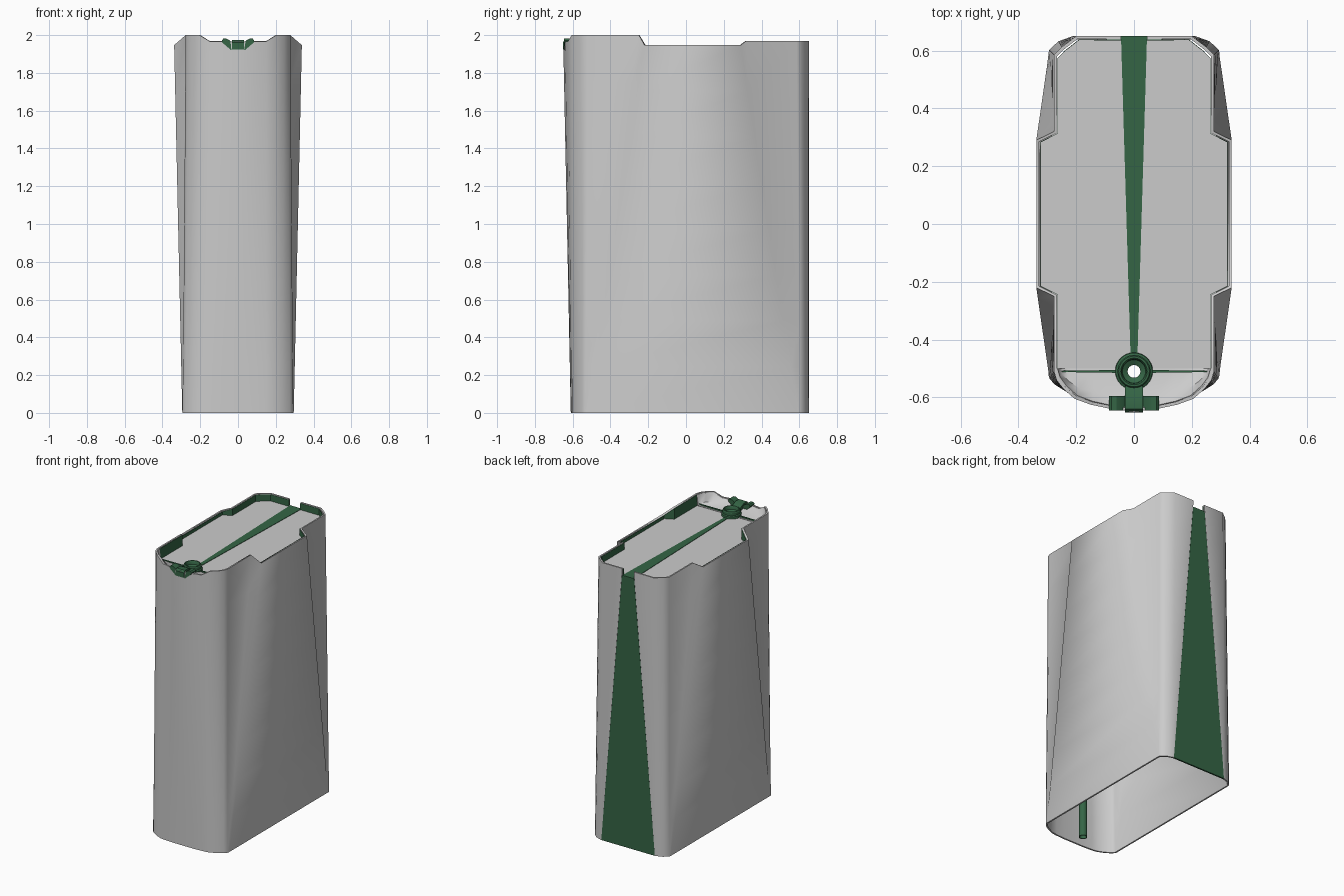
import bpy, bmesh, math

if "Cube" in bpy.data.objects:
    bpy.data.objects.remove(bpy.data.objects["Cube"])

green = bpy.data.materials.new("green_plastic")
green.diffuse_color = (0.035, 0.13, 0.06, 1)
green.use_nodes = True
green.node_tree.nodes["Principled BSDF"].inputs["Base Color"].default_value = green.diffuse_color
PLATE_Z = 1.92


def make(name, verts, faces, mat=None, thick=0, angle=30, cutter=None):
    me = bpy.data.meshes.new(name)
    me.from_pydata(verts, [], faces)
    ob = bpy.data.objects.new(name, me)
    bpy.context.collection.objects.link(ob)
    if mat:
        me.materials.append(mat)
    bpy.ops.object.select_all(action='DESELECT')
    ob.select_set(True)
    bpy.context.view_layer.objects.active = ob
    if thick:
        m = ob.modifiers.new("wall", 'SOLIDIFY')
        m.thickness, m.offset = thick, -1
        bpy.ops.object.modifier_apply(modifier="wall")
    if cutter:
        m = ob.modifiers.new("hole", 'BOOLEAN')
        m.object, m.operation, m.solver = cutter, 'DIFFERENCE', 'EXACT'
        bpy.ops.object.modifier_apply(modifier="hole")
    bpy.ops.object.shade_smooth_by_angle(angle=math.radians(angle))
    return ob


def loft(name, rows, close=False, **kw):
    n = len(rows[0])
    faces = [(r * n + i, r * n + (i + 1) % n, (r + 1) * n + (i + 1) % n, (r + 1) * n + i)
             for r in range(len(rows) - 1) for i in range(n if close else n - 1)]
    return make(name, [v for row in rows for v in row], faces, **kw)


def mirrored(half):
    return [(-p[0], *p[1:]) for p in reversed(half) if p[0] > 1e-6] + list(half)


def prism(name, outline, depth, mat=None):
    """Extrude a planar outline along a vector."""
    n = len(outline)
    far = [tuple(a + b for a, b in zip(p, depth)) for p in outline]
    faces = [tuple(range(n)), tuple(range(2 * n - 1, n - 1, -1))]
    faces += [(i, i + n, (i + 1) % n + n, (i + 1) % n) for i in range(n)]
    ob = make(name, list(outline) + far, faces, mat)
    bm = bmesh.new()
    bm.from_mesh(ob.data)
    bmesh.ops.recalc_face_normals(bm, faces=bm.faces)
    bm.to_mesh(ob.data)
    bm.free()
    return ob


def revolve(name, profile, y, mat=None, segs=32, **kw):
    rows = [[(r * math.cos(2 * math.pi * i / segs), y + r * math.sin(2 * math.pi * i / segs), z)
             for i in range(segs)] for r, z in profile]
    return loft(name, rows, close=True, mat=mat, **kw)


# half outlines of the tank wall, front centre round to the back seam
bottom = [(0, -.61), (.08, -.61), (.15, -.606), (.19, -.6), (.235, -.58), (.275, -.555),
          (.292, -.535), (.295, -.525), (.295, -.518), (.295, .588), (.295, .594),
          (.293, .602), (.262, .632), (.215, .649), (.21, .65)]
top = [(0, -.65, 1.965), (.08, -.64, 1.965), (.15, -.625, 1.967), (.205, -.605, 2), (.245, -.57, 2),
       (.268, -.54, 2), (.277, -.51, 2), (.277, -.25, 2), (.338, -.22, 1.947),
       (.338, .29, 1.947), (.277, .32, 1.97), (.277, .585, 1.97), (.25, .612, 1.97),
       (.2, .65, 1.97), (.045, .65, 1.97)]
low, high = mirrored([(x, y, 0) for x, y in bottom]), mirrored(top)
rows = [[tuple(a + (b - a) * k / 8 for a, b in zip(p, q)) for p, q in zip(low, high)]
        for k in range(9)]
loft("tank_wall", rows, thick=.011, angle=75)


def inset(p, z=None):
    return (p[0] * .955, p[1] * .981, p[2] - .004 if z is None else z)


# green lining inside the raised rim, behind the filler shelf
side = top[6:]
for s, label in ((1, "right"), (-1, "left")):
    r0 = [(s * x, y, z) for x, y, z in (inset(p, PLATE_Z - .01) for p in side)]
    r1 = [(s * x, y, z) for x, y, z in (inset(p) for p in side)]
    loft("rim_lining_" + label, [r0, r1], mat=green, thick=.002 * s, angle=20)

# helper that drills the filler hole through plate and shelf
HOLE_Y = -.51
drill = prism("hole_cutter", [(.03 * math.cos(a * math.pi / 12), HOLE_Y + .03 * math.sin(a * math.pi / 12), 1.8)
                              for a in range(24)], (0, 0, .3))
drill.hide_render = True
drill.hide_viewport = False

# top plate
plate = mirrored([inset(p, PLATE_Z) for p in side])
make("top_plate", plate, [tuple(range(len(plate)))], thick=.01, cutter=drill)

# dished shelf in front of the plate, rising to the front rim
lip = [inset(p) for p in top[:7]]
dish = [(x * .97, y + .05 * (1 - i / 6), 1.937) for i, (x, y, z) in enumerate(lip)]
hinge = [(x * .97, -.5, 1.923) for x, y, z in lip]
loft("filler_shelf", [mirrored(r) for r in (lip, dish, hinge)], thick=.008, angle=50, cutter=drill)

# thin green joint either side of the filler ring
for s, label in ((1, "right"), (-1, "left")):
    prism("joint_" + label, [(s * .05, -.515, PLATE_Z), (s * .265, -.512, PLATE_Z),
                             (s * .265, -.508, PLATE_Z), (s * .05, -.505, PLATE_Z)], (0, 0, .013), green)

# tapering green strip across the top and down the back
prism("top_strip", [(-.012, -.455, PLATE_Z - .012), (.012, -.455, PLATE_Z - .012),
                    (.045, .65, PLATE_Z - .012), (-.045, .65, PLATE_Z - .012)], (0, 0, .015), green)
prism("back_wedge", [(-.21, .65, 0), (.21, .65, 0), (.048, .65, PLATE_Z), (-.048, .65, PLATE_Z)],
      (0, -.011, 0), green)

# filler ring and the long pipe below it
revolve("filler_ring", [(.066, 1.915), (.064, 1.935), (.057, 1.94), (.057, 1.958), (.053, 1.964),
                        (.046, 1.964), (.042, 1.958), (.04, 1.94), (.03, 1.935), (.022, 1.93)],
        HOLE_Y, green)
revolve("pipe", [(.022, 1.93), (.022, 0), (.027, 0), (.027, 1.93)][::-1], HOLE_Y, green)

# front latch with two wings and a centre tongue
wing = mirrored([(.03, 1.958), (.045, 1.972), (.06, 1.981), (.078, 1.981), (.086, 1.972),
                 (.083, 1.96), (.036, 1.92)])
prism("latch_wings", [(x, -.645, z) for x, z in wing], (0, .05, 0), green)
tongue = [(-.652, 1.925), (-.652, 1.96), (-.64, 1.974), (-.6, 1.974), (-.56, 1.955), (-.56, 1.93)]
prism("latch_tongue", [(-.032, y, z) for y, z in tongue], (.064, 0, 0), green)

# keep the cutter out of sight
bpy.data.objects.remove(drill, do_unlink=True)
